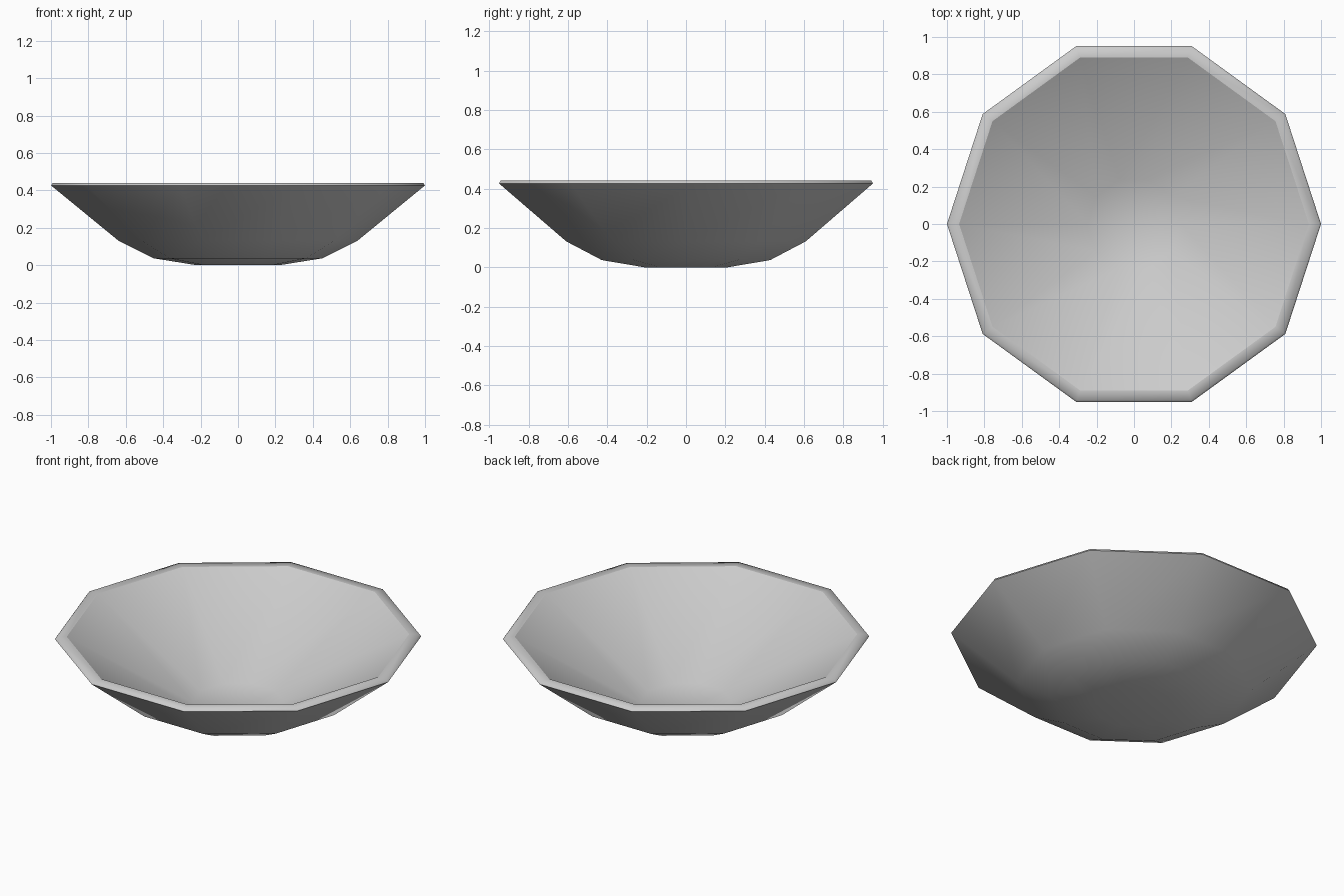
import bpy, bmesh, math

if "Cube" in bpy.data.objects:
    bpy.data.objects.remove(bpy.data.objects["Cube"])

SIDES = 10

# Profile as (radius, height): outside from the base up, over the rim,
# then one straight slope down to a small floor inside
profile = [(0.22, 0.0), (0.45, 0.037), (0.64, 0.132), (1.0, 0.427),
           (0.99, 0.441), (0.935, 0.441), (0.25, 0.04)]
SHARP_RINGS = (3, 5)  # outer and inner edge of the rim

# Bowl: the profile turned round in ten steps
bm = bmesh.new()
rings = [[bm.verts.new((r * math.cos(math.tau * i / SIDES),
                        r * math.sin(math.tau * i / SIDES), z))
          for i in range(SIDES)] for r, z in profile]
for low, high in zip(rings, rings[1:]):
    for i in range(SIDES):
        j = (i + 1) % SIDES
        bm.faces.new((low[i], low[j], high[j], high[i]))

# Flat base underneath and flat floor inside
bm.faces.new(rings[0][::-1])
bm.faces.new(rings[-1])
bmesh.ops.recalc_face_normals(bm, faces=bm.faces)

# Smooth walls with a crisp rim
for face in bm.faces:
    face.smooth = True
for k in SHARP_RINGS:
    for i in range(SIDES):
        bm.edges.get((rings[k][i], rings[k][(i + 1) % SIDES])).smooth = False

mesh = bpy.data.meshes.new("bowl")
bm.to_mesh(mesh)
bm.free()
bowl = bpy.data.objects.new("bowl", mesh)
bpy.context.collection.objects.link(bowl)
